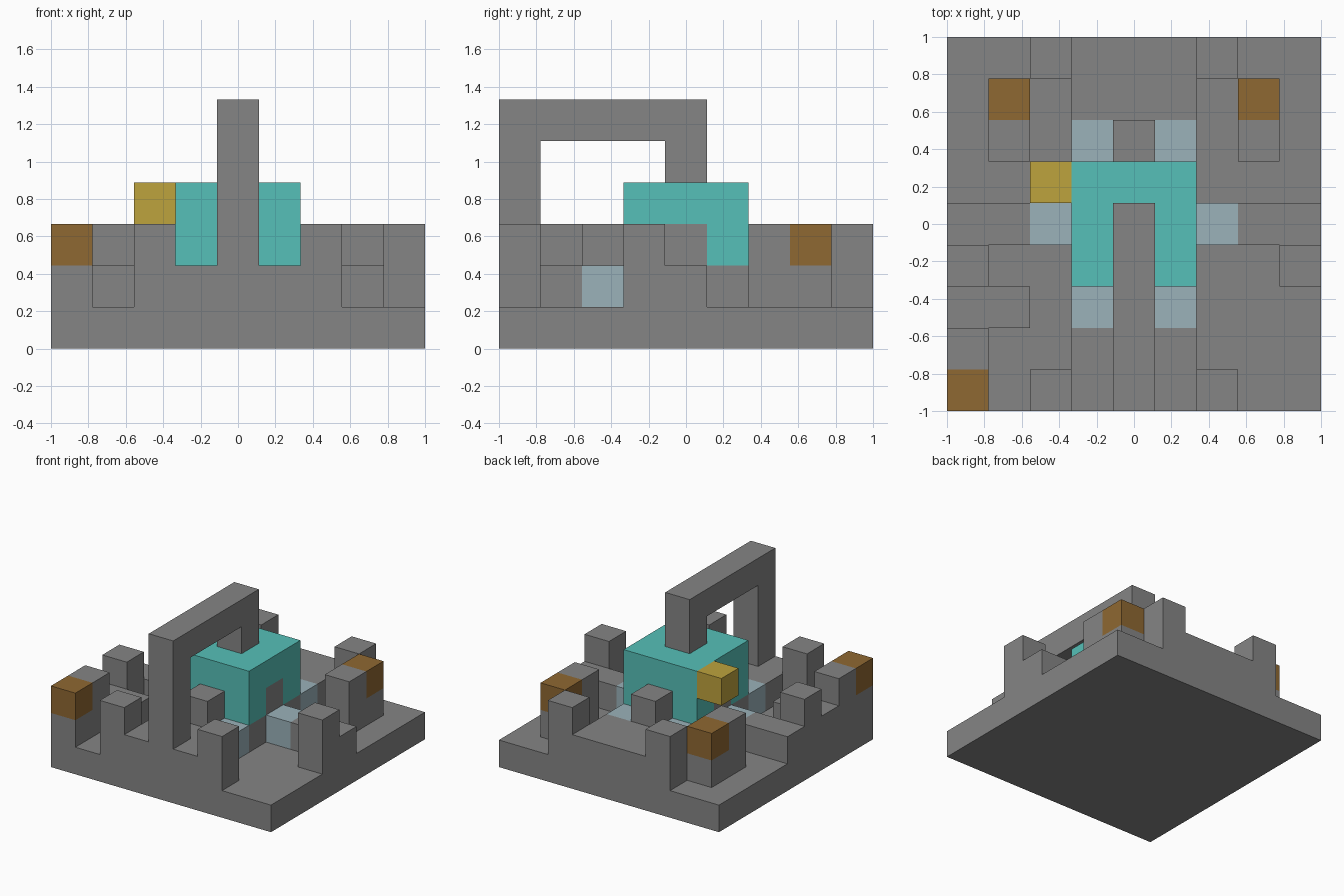
import bpy
import bmesh
from mathutils import Matrix, Vector

cube = bpy.data.objects.get("Cube")
if cube:
    bpy.data.objects.remove(cube, do_unlink=True)

N = 9            # cells along each side
U = 2 / N        # size of one cell


def material(name, r, g, b):
    m = bpy.data.materials.new(name)
    m.use_nodes = True
    m.diffuse_color = (r, g, b, 1)
    bsdf = m.node_tree.nodes["Principled BSDF"]
    bsdf.inputs["Base Color"].default_value = (r, g, b, 1)
    return m


stone = material("stone grey", 0.235, 0.235, 0.235)
teal = material("teal", 0.093, 0.527, 0.479)
ice = material("pale blue", 0.328, 0.445, 0.491)
brown = material("brown", 0.275, 0.138, 0.032)
gold = material("gold", 0.515, 0.366, 0.048)


def blocks(name, mat, *boxes):
    """One object from boxes given as first cell and size in cells."""
    bm = bmesh.new()
    for x, y, z, w, d, h in boxes:
        centre = Vector((x + w / 2 - N / 2, y + d / 2 - N / 2, z + h / 2)) * U
        scale = Matrix.Diagonal((w * U, d * U, h * U, 1))
        bmesh.ops.create_cube(bm, size=1, matrix=Matrix.Translation(centre) @ scale)
    mesh = bpy.data.meshes.new(name)
    bm.to_mesh(mesh)
    bm.free()
    mesh.materials.append(mat)
    obj = bpy.data.objects.new(name, mesh)
    bpy.context.collection.objects.link(obj)
    return obj


# Ground slab and the low platforms leading to the centre
blocks("base_slab", stone, (0, 0, 0, N, N, 1))
blocks("front_platform", stone, (3, 0, 1, 3, 2, 1))
blocks("back_platform", stone, (3, 7, 1, 3, 2, 1))
blocks("right_walkway", stone, (0, 4, 1, 2, 1, 1))
blocks("left_walkway", stone, (7, 4, 1, 2, 1, 1))
blocks("centre_plinth", stone, (3, 3, 1, 3, 3, 1))

# Pillars, in mirrored pairs
for side, flip in (("right", False), ("left", True)):
    def col(i):
        return N - 1 - i if flip else i
    blocks(side + "_front_pillar", stone, (col(2), 0, 1, 1, 1, 2))
    blocks(side + "_back_pillar", stone, (col(2), 8, 1, 1, 1, 2))
    blocks(side + "_side_pillar", stone, (col(0), 3, 1, 1, 1, 2))
    # Back block with its brown corner
    blocks(side + "_back_block", stone, (col(1), 6, 1, 1, 1, 2), (col(1), 7, 1, 1, 1, 1))
    blocks(side + "_back_crate", brown, (col(1), 7, 2, 1, 1, 1))
    # Pale blue pools around the centre
    blocks(side + "_pools", ice, *[(col(i), j, 1, 1, 1, 1) for i, j in ((3, 2), (3, 6), (2, 4))])

# Stepped corner wall
blocks("corner_wall", stone, (0, 0, 1, 1, 1, 1), (0, 1, 1, 1, 1, 2), (0, 2, 1, 2, 1, 1))
blocks("corner_crate", brown, (0, 0, 2, 1, 1, 1))

# Central building
blocks("front_step", stone, (4, 2, 1, 1, 1, 2))
blocks("back_step", stone, (4, 6, 1, 1, 1, 2))
blocks("side_doors", stone, (3, 4, 2, 3, 1, 1))
blocks("building", teal, (3, 3, 2, 3, 1, 1), (3, 5, 2, 3, 1, 1), (3, 3, 3, 3, 3, 1))
blocks("gold_box", gold, (2, 5, 3, 1, 1, 1))

# Tall arch from the front edge to the roof
blocks("arch", stone, (4, 0, 2, 1, 1, 3), (4, 0, 5, 1, 5, 1), (4, 4, 4, 1, 1, 1))
